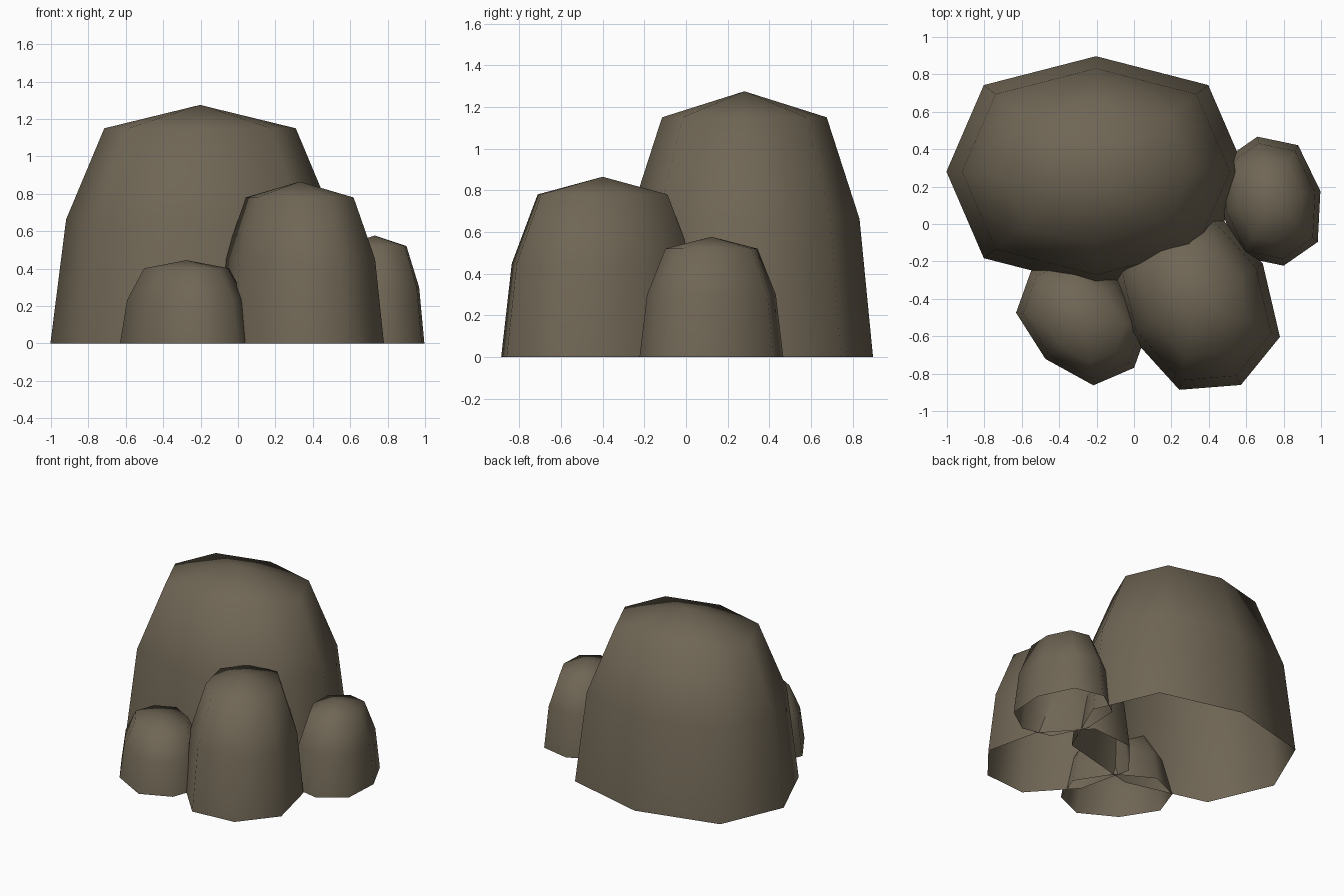
import bpy, bmesh, math
from mathutils import Matrix

if "Cube" in bpy.data.objects:
    bpy.data.objects.remove(bpy.data.objects["Cube"])

stone = bpy.data.materials.new("brown_stone")
stone.diffuse_color = (0.16, 0.132, 0.09, 1)
stone.use_nodes = True
stone.node_tree.nodes["Principled BSDF"].inputs["Base Color"].default_value = stone.diffuse_color

# rounded eight-sided outline, wider at the diagonals than a plain ellipse
OUTLINE = [(1, 0), (.75, .75), (0, 1), (-.75, .75),
           (-1, 0), (-.75, -.75), (0, -1), (.75, -.75)]
# shared dome profile: (height fraction, width fraction)
PROFILE = [(0, 1), (.52, .895), (.902, .64)]


def boulder(name, x, y, rx, ry, height, angle):
    """Open-bottomed dome built from three rings and a peak."""
    bm = bmesh.new()
    rings = [[bm.verts.new((px * rx * s, py * ry * s, h * height)) for px, py in OUTLINE]
             for h, s in PROFILE]
    peak = bm.verts.new((0, 0, height))
    for i in range(8):
        j = (i + 1) % 8
        for lower, upper in zip(rings, rings[1:]):
            bm.faces.new((lower[i], lower[j], upper[j], upper[i]))
        bm.faces.new((rings[-1][i], rings[-1][j], peak))
    for f in bm.faces:
        f.smooth = True
    bm.transform(Matrix.Translation((x, y, 0)) @ Matrix.Rotation(math.radians(angle), 4, 'Z'))
    mesh = bpy.data.meshes.new(name)
    bm.to_mesh(mesh)
    bm.free()
    mesh.materials.append(stone)
    bpy.context.collection.objects.link(bpy.data.objects.new(name, mesh))


boulder("large_boulder", -.203, .28, .8, .617, 1.275, 0)
boulder("medium_boulder", .33, -.4, .405, .52, .865, 27.7)
boulder("small_front_boulder", -.275, -.51, .29, .378, .445, 46.8)
boulder("small_right_boulder", .73, .122, .272, .352, .577, 11.5)
